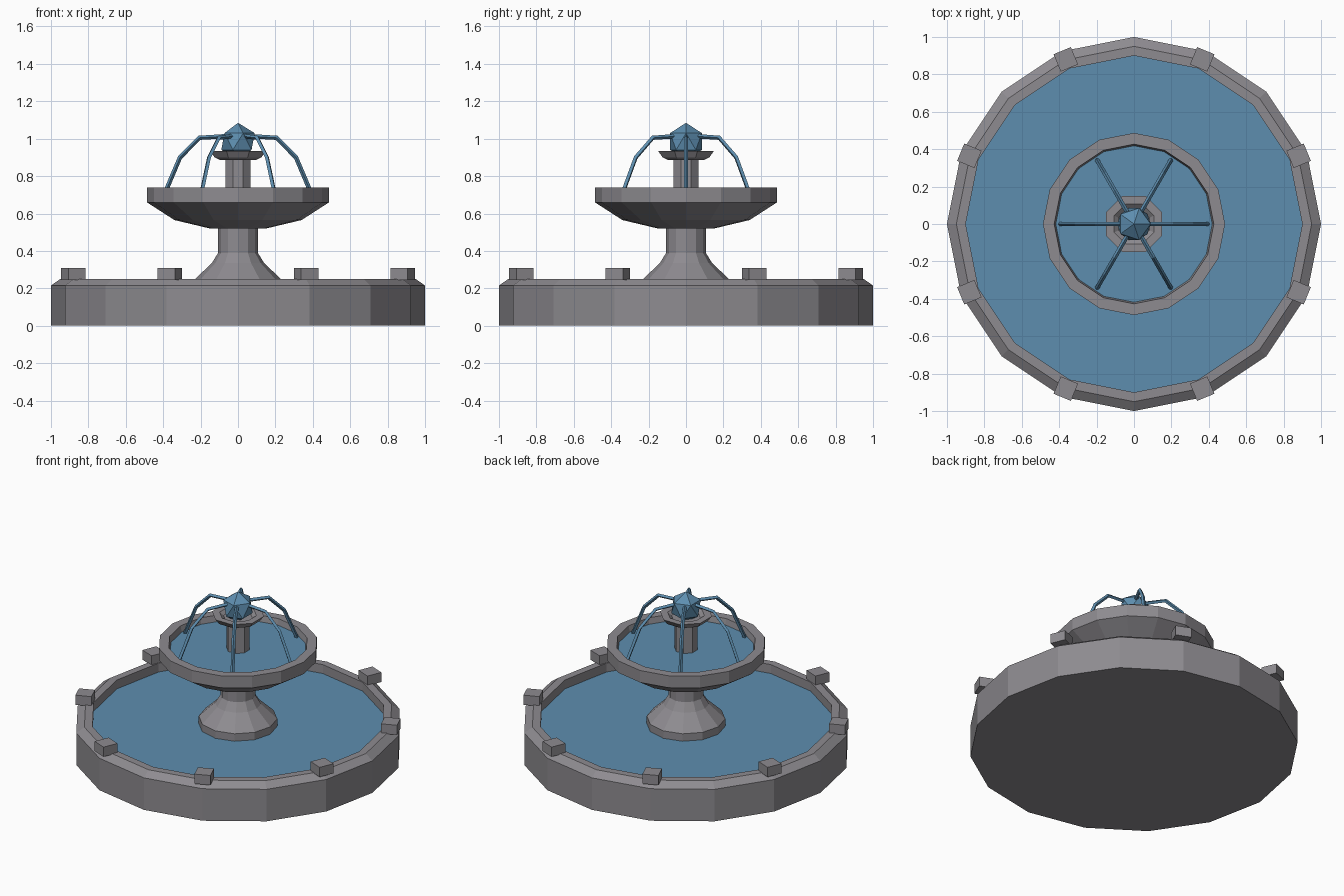
import bpy, bmesh
from math import sin, cos, pi, radians

cube = bpy.data.objects.get("Cube")
if cube:
    bpy.data.objects.remove(cube, do_unlink=True)


def material(name, rgb):
    m = bpy.data.materials.new(name)
    m.use_nodes = True
    m.diffuse_color = (*rgb, 1)
    bsdf = next(n for n in m.node_tree.nodes if n.type == 'BSDF_PRINCIPLED')
    bsdf.inputs["Base Color"].default_value = (*rgb, 1)
    bsdf.inputs["Roughness"].default_value = 0.8
    return m


stone = material("grey stone", (0.27, 0.26, 0.28))
water = material("blue water", (0.11, 0.27, 0.43))


def finish(name, bm, mat):
    bmesh.ops.recalc_face_normals(bm, faces=bm.faces)
    mesh = bpy.data.meshes.new(name)
    bm.to_mesh(mesh)
    bm.free()
    mesh.materials.append(mat)
    ob = bpy.data.objects.new(name, mesh)
    bpy.context.collection.objects.link(ob)
    return ob


def lathe(name, profile, sides, mat, turn=0.0):
    """Spin (radius, height) points around z and cap both ends."""
    bm = bmesh.new()
    rings = []
    for r, z in profile:
        angles = [turn + 2 * pi * i / sides for i in range(sides)]
        rings.append([bm.verts.new((r * cos(a), r * sin(a), z)) for a in angles])
    for low, high in zip(rings, rings[1:]):
        for i in range(sides):
            j = (i + 1) % sides
            bm.faces.new((low[i], low[j], high[j], high[i]))
    bm.faces.new(rings[0][::-1])
    bm.faces.new(rings[-1])
    return finish(name, bm, mat)


def pool(name, radius, z, sides):
    """Flat sheet of water."""
    bm = bmesh.new()
    bmesh.ops.create_circle(bm, cap_ends=True, radius=radius, segments=sides)
    bmesh.ops.translate(bm, verts=bm.verts, vec=(0, 0, z))
    ob = finish(name, bm, water)
    if ob.data.polygons[0].normal.z < 0:
        ob.data.flip_normals()
    return ob


# Large basin with chamfered rim
lathe("basin", [(1, 0), (1, .215), (.95, .25), (.9, .25), (.9, .12)], 16, stone)
pool("basin_water", .9, .19, 16)

# Blocks standing on the rim
for k in range(8):
    a = radians(22.5 + 45 * k)
    bm = bmesh.new()
    bmesh.ops.create_cube(bm, size=1)
    bmesh.ops.scale(bm, verts=bm.verts, vec=(.1, .1, .065))
    block = finish(f"rim_block_{k + 1}", bm, stone)
    block.location = (.953 * cos(a), .953 * sin(a), .2775)
    block.rotation_euler.z = a

# Flared pedestal
lathe("pedestal", [(.24, .13), (.24, .24), (.14, .335), (.106, .39), (.106, .54)],
      12, stone)

# Upper bowl
lathe("bowl", [(.15, .52), (.34, .565), (.487, .66), (.487, .74),
               (.427, .74), (.41, .66)], 16, stone)
pool("bowl_water", .422, .70, 16)

# Small column and dish
lathe("column", [(.071, .66), (.071, .9)], 8, stone, pi / 8)
lathe("dish", [(.1, .885), (.135, .9), (.162, .935), (.115, .935), (.09, .915)],
      8, stone, pi / 8)

# Faceted ball of water at the top
bm = bmesh.new()
bmesh.ops.create_icosphere(bm, subdivisions=1, radius=.1)
ball = finish("water_ball", bm, water)
ball.location.z = .985

# Arching water jets
path = [(.04, 1.015), (.205, 1.005), (.31, .9), (.395, .7)]
for k in range(6):
    a = k * pi / 3
    curve = bpy.data.curves.new(f"water_jet_{k + 1}", 'CURVE')
    curve.dimensions = '3D'
    curve.bevel_depth = .012
    curve.bevel_resolution = 0
    curve.use_fill_caps = True
    spline = curve.splines.new('POLY')
    spline.points.add(len(path) - 1)
    for p, (r, z) in zip(spline.points, path):
        p.co = (r * cos(a), r * sin(a), z, 1)
    spline.use_smooth = False
    curve.materials.append(water)
    jet = bpy.data.objects.new(f"water_jet_{k + 1}", curve)
    bpy.context.collection.objects.link(jet)
